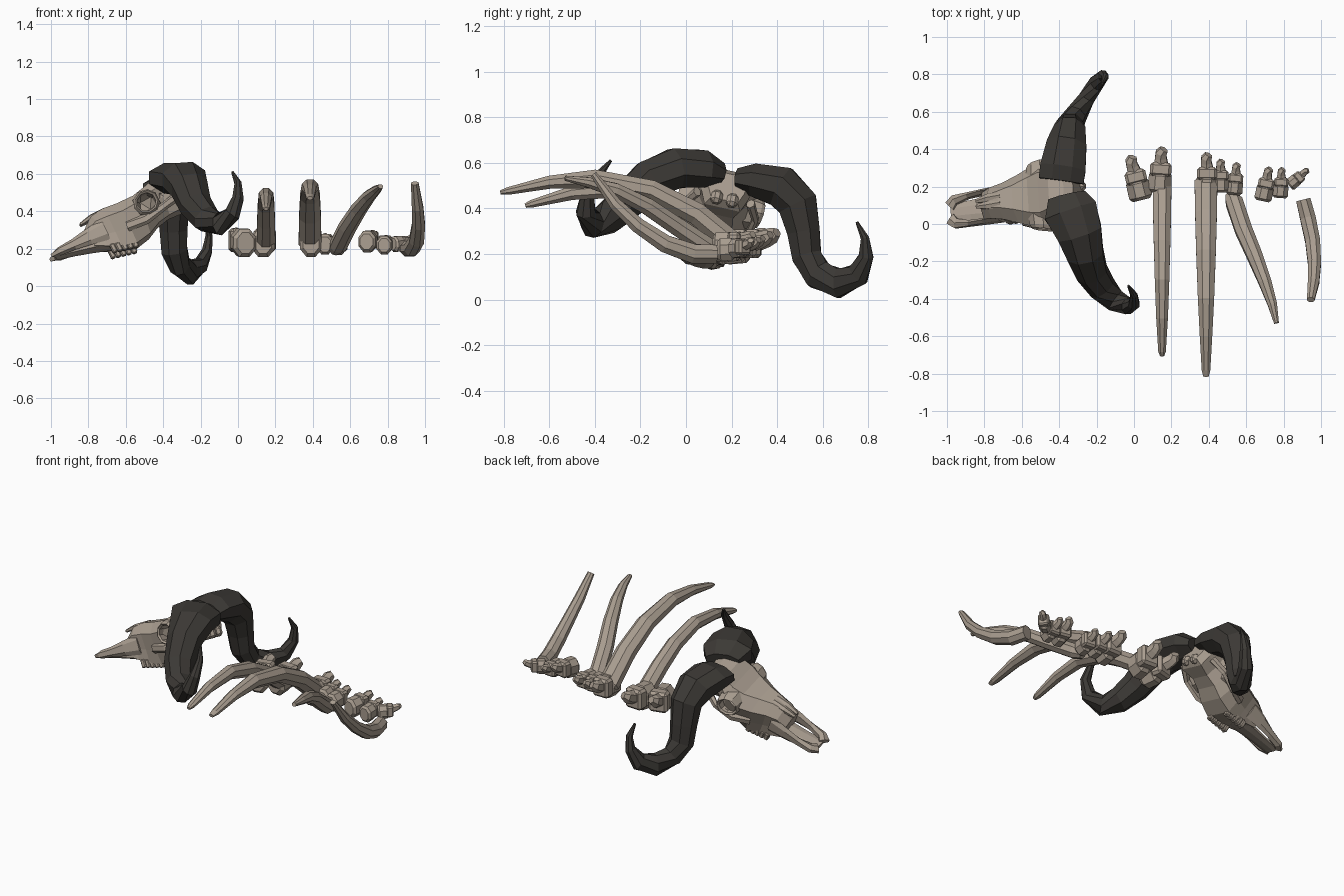
import bpy, bmesh, math
from mathutils import Vector, Matrix

def mat(name, c):
    m = bpy.data.materials.new(name)
    m.diffuse_color = (*c, 1)
    return m
BONE = mat("bone", (0.40, 0.34, 0.28))
HORN = mat("dark_horn", (0.045, 0.041, 0.036))

# skull frame: local X = snout direction, Y = side, Z = crown
side = Vector((0.06, -0.965, 0.22)).normalized()
fwd = Vector((-0.90, -0.18, -0.41))
fwd = (fwd - side * fwd.dot(side)).normalized()
up = fwd.cross(side)
SK = Matrix((fwd, side, up)).transposed().to_4x4()
SK.translation = (-0.38, 0.182, 0.527)
I = Matrix()

def finish(name, bm, m, M=I):
    bm.transform(M)
    bmesh.ops.recalc_face_normals(bm, faces=bm.faces)
    me = bpy.data.meshes.new(name)
    bm.to_mesh(me)
    bm.free()
    me.materials.append(m)
    o = bpy.data.objects.new(name, me)
    bpy.context.collection.objects.link(o)
    return o

def loft(name, rings, m, M=I, closed=False):
    bm = bmesh.new()
    vs = [[bm.verts.new(p) for p in r] for r in rings]
    n = len(vs[0])
    for a, b in zip(vs, vs[1:] + (vs[:1] if closed else [])):
        for i in range(n):
            j = (i + 1) % n
            bm.faces.new((a[i], a[j], b[j], b[i]))
    if not closed:
        bm.faces.new(vs[0])
        bm.faces.new(vs[-1])
    return finish(name, bm, m, M)

def tube(name, pts, m, n=8, ref=(1, 0, 0), M=I):
    """pts: (x, y, z, half width along ref, half thickness)"""
    P = [Vector(p[:3]) for p in pts]
    rings = []
    for i, p in enumerate(pts):
        t = (P[min(i + 1, len(P) - 1)] - P[max(i - 1, 0)]).normalized()
        a = Vector(ref)
        a = (a - t * a.dot(t)).normalized()
        b = t.cross(a)
        rings.append([P[i] + a * p[3] * math.cos(w) + b * p[4] * math.sin(w)
                      for w in [2 * math.pi * (k + 0.5) / n for k in range(n)]])
    return loft(name, rings, m, M)

def block(name, c, d, m, M=I, bev=0.2):
    bm = bmesh.new()
    bmesh.ops.create_cube(bm, size=1)
    bmesh.ops.scale(bm, vec=d, verts=bm.verts)
    bmesh.ops.bevel(bm, geom=bm.edges[:], offset=bev * min(d), segments=1, affect='EDGES')
    bmesh.ops.translate(bm, vec=c, verts=bm.verts)
    return finish(name, bm, m, M)

# horns
tube("horn_left", [
    (-.39, .23, .53, .13, .05), (-.38, .30, .525, .132, .078), (-.36, .42, .495, .115, .098),
    (-.345, .49, .42, .092, .095), (-.345, .515, .30, .08, .078), (-.34, .53, .19, .075, .07),
    (-.31, .58, .11, .06, .07), (-.255, .67, .073, .048, .07), (-.20, .755, .11, .04, .055),
    (-.165, .79, .19, .03, .035), (-.155, .785, .27, .02, .02), (-.17, .75, .34, .007, .007)], HORN)
tube("horn_right", [
    (-.36, .15, .555, .11, .05), (-.34, .07, .575, .155, .088), (-.29, -.05, .575, .13, .095),
    (-.26, -.16, .525, .105, .095), (-.225, -.26, .43, .09, .085), (-.17, -.34, .36, .078, .075),
    (-.10, -.41, .33, .062, .06), (-.03, -.44, .385, .046, .045), (0, -.43, .47, .033, .03),
    (0, -.38, .55, .02, .02), (-.03, -.33, .61, .007, .007)], HORN)

# skull: station, half widths top / middle / bottom, crown height, base height
stations = [(-.06, .05, .09, .06, .0, -.13), (-.02, .08, .12, .08, .035, -.15),
            (.06, .10, .12, .06, .055, -.15), (.13, .11, .16, .07, .035, -.165),
            (.20, .095, .165, .08, .02, -.20), (.29, .065, .13, .09, .025, -.22),
            (.37, .045, .10, .085, .035, -.20), (.44, .035, .085, .075, .03, -.165),
            (.50, .025, .075, .07, -.02, -.135)]
rings = []
for f, wt, w, wb, t, b in stations:
    h, l = t - (t - b) * .25, t - (t - b) * .65
    half = [(wt, t), (w, h), (w * .88, l), (wb, b)]
    rings.append([(f, s, u) for s, u in half] + [(f, -s, u) for s, u in reversed(half)])
skull = loft("skull", rings, BONE, SK)

def cut(target, c, r, scale):
    bm = bmesh.new()
    bmesh.ops.create_icosphere(bm, subdivisions=1, radius=r)
    bmesh.ops.scale(bm, vec=scale, verts=bm.verts)
    bmesh.ops.translate(bm, vec=c, verts=bm.verts)
    k = finish("socket_cutter", bm, BONE, SK)
    k.hide_render = True
    k.hide_set(True)
    b = target.modifiers.new("cut", 'BOOLEAN')
    b.object, b.operation, b.solver = k, 'DIFFERENCE', 'EXACT'

for s in (1, -1):
    # eye socket, temple hollow and socket rim
    cut(skull, (.16, s * .15, -.055), .062, (1, 1.5, 1))
    cut(skull, (.05, s * .16, -.06), .06, (1, 1, .9))
    rim = [[(.16 + q * math.cos(a), s * (y - .2 * q * math.cos(a)), -.055 + q * math.sin(a))
            for a in [2 * math.pi * k / 9 for k in range(9)]]
           for q, y in ((.05, .10), (.05, .172), (.06, .182), (.07, .165), (.08, .10))]
    loft("eye_rim", rim, BONE, SK, closed=True)
    # cheek arch
    tube("cheek_arch", [(.30, s * .11, -.12, .02, .03), (.20, s * .15, -.135, .018, .028),
                        (.09, s * .16, -.115, .016, .022), (0, s * .12, -.09, .02, .025)],
         BONE, 6, (0, 1, 0), SK)
    # premaxilla prong and nasal bone
    tube("snout_prong", [(.41, s * .078, -.08, .02, .06), (.51, s * .08, -.08, .016, .045),
                         (.60, s * .076, -.082, .018, .03), (.68, s * .065, -.082, .03, .024),
                         (.712, s * .035, -.082, .036, .016)], BONE, 6, (0, 1, 0), SK)
    tube("nasal_bone", [(.36, s * .02, .018, .03, .022), (.44, s * .02, .022, .024, .016),
                        (.51, s * .014, .012, .012, .009)], BONE, 6, (0, 1, 0), SK)
    # cheek teeth
    for i in range(5):
        block("tooth", (.30 + i * .029, s * .07, -.215 + i * .006), (.027, .034, .05), BONE, SK)
    # occipital condyle
    block("condyle", (-.05, s * .035, -.12), (.05, .05, .06), BONE, SK, .3)
# palate
tube("palate", [(.40, 0, -.155, .08, .03), (.51, 0, -.13, .07, .022), (.60, 0, -.112, .06, .016),
                (.71, 0, -.092, .055, .012)], BONE, 8, (0, 1, 0), SK)

# ribs
tube("rib_1", [(.15, .23, .21, .035, .03), (.15, .20, .24, .054, .05), (.15, .05, .345, .052, .05),
               (.15, -.1, .43, .048, .046), (.15, -.3, .485, .042, .042),
               (.15, -.5, .468, .034, .033), (.15, -.68, .42, .022, .018),
               (.15, -.705, .412, .012, .01)], BONE)
tube("rib_2", [(.385, .24, .21, .04, .035), (.385, .22, .235, .066, .055), (.385, .05, .375, .063, .053),
               (.385, -.15, .48, .057, .048), (.385, -.4, .53, .047, .044),
               (.385, -.6, .515, .036, .031), (.385, -.78, .477, .025, .018),
               (.385, -.815, .47, .016, .01)], BONE)
tube("rib_3", [(.515, .16, .19, .03, .03), (.535, .12, .215, .05, .045), (.585, -.03, .315, .05, .043),
               (.645, -.17, .41, .045, .04), (.70, -.31, .48, .037, .034),
               (.74, -.43, .515, .027, .024), (.762, -.53, .533, .014, .012)], BONE)
tube("rib_4", [(.905, .13, .20, .042, .044), (.93, .03, .202, .045, .046), (.955, -.09, .245, .043, .042),
               (.965, -.21, .325, .038, .036), (.96, -.31, .42, .033, .03),
               (.945, -.405, .55, .022, .016)], BONE)

# vertebrae: centre, size, turn about z
for i, (x, y, z, s, turn) in enumerate([
        (.02, .21, .24, 1.0, 14), (.14, .25, .24, 1.0, -4), (.39, .232, .235, .92, 0),
        (.465, .23, .23, .72, 0), (.54, .215, .225, .7, -6), (.70, .185, .245, .75, -12),
        (.785, .195, .225, .66, -4), (.865, .235, .23, .55, -50)]):
    M = Matrix.Translation((x, y, z)) @ Matrix.Rotation(math.radians(turn), 4, 'Z') @ Matrix.Scale(s, 4)
    tube(f"vertebra_{i+1}_body", [(0, -.085, -.01, .05, .06), (0, -.065, -.01, .068, .082),
                                  (0, .01, -.005, .066, .08), (0, .03, -.005, .05, .06)], BONE, 8, M=M)
    block(f"vertebra_{i+1}_arch", (0, .042, .005), (.115, .075, .125), BONE, M)
    tube(f"vertebra_{i+1}_spine", [(0, .07, .02, .042, .045), (-.004, .105, .03, .036, .04),
                                   (-.004, .13, .042, .034, .036), (.01, .15, .055, .026, .022)],
         BONE, 6, M=M)
